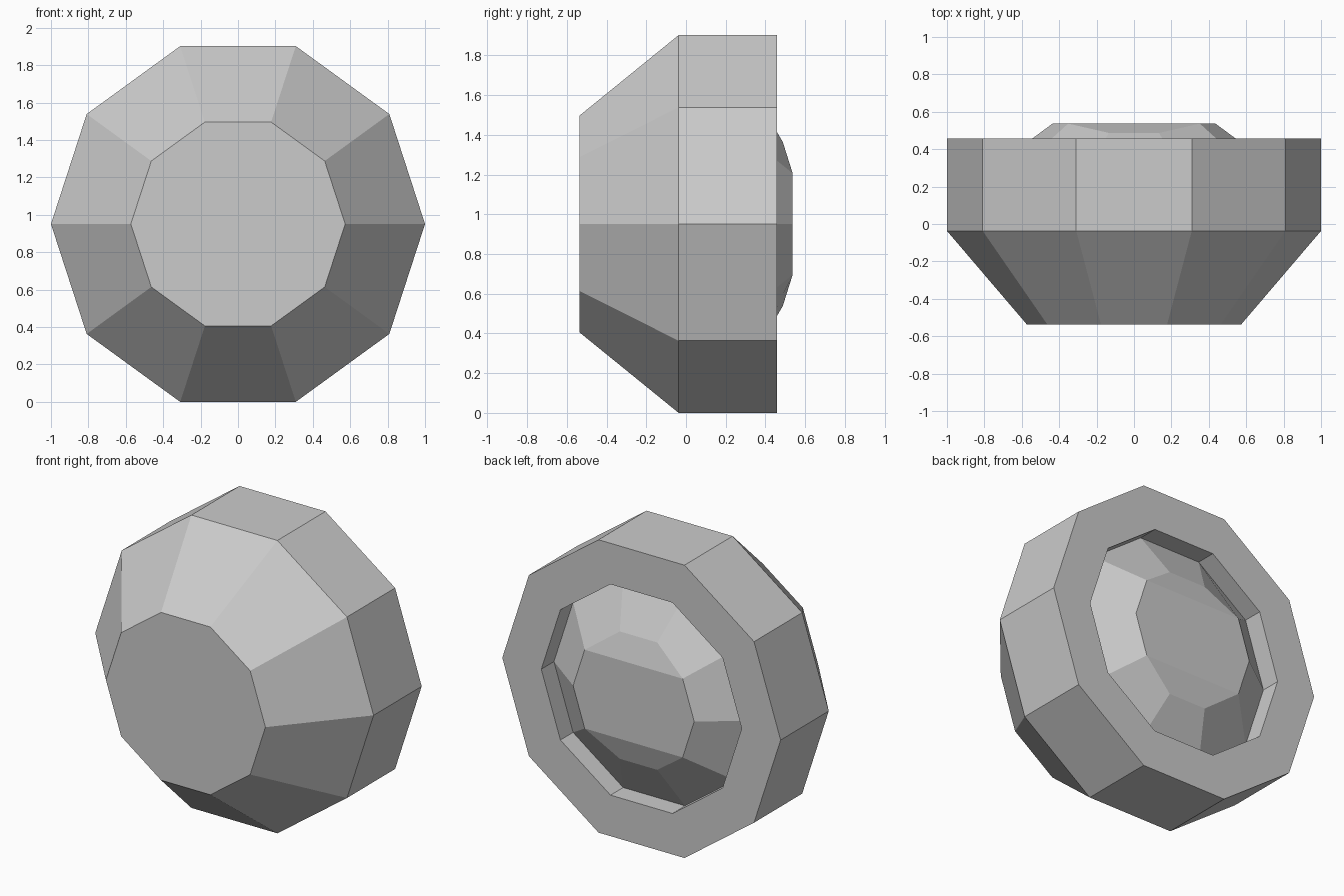
import bpy
import bmesh
from math import cos, sin, pi

SIDES = 10
CENTRE_Z = 0.951

cube = bpy.data.objects.get("Cube")
if cube:
    bpy.data.objects.remove(cube, do_unlink=True)

# Single grey material
grey = bpy.data.materials.new("light_grey")
grey.use_nodes = True
colour = (0.6, 0.6, 0.6, 1)
grey.diffuse_color = colour
grey.node_tree.nodes["Principled BSDF"].inputs["Base Color"].default_value = colour

bm = bmesh.new()


def ring(radius, y):
    """Ten-sided ring around the y axis."""
    angles = [2 * pi * i / SIDES for i in range(SIDES)]
    return [bm.verts.new((radius * cos(a), y, CENTRE_Z + radius * sin(a))) for a in angles]


def bridge(a, b):
    for i in range(SIDES):
        j = (i + 1) % SIDES
        bm.faces.new((a[i], a[j], b[j], b[i]))


# Profile: front disc, bevel, rim, back annulus, recess wall, inner dome
profile = [(0.573, -0.537), (1.0, -0.037), (1.0, 0.457),
           (0.72, 0.457), (0.72, 0.327), (0.435, 0.537)]
rings = [ring(r, y) for r, y in profile]
for a, b in zip(rings, rings[1:]):
    bridge(a, b)
bm.faces.new(rings[0])

# Dome cap: flat middle band with top and bottom panels folded inwards
cap = rings[-1]
for v in cap:
    if abs(v.co.z - CENTRE_Z) > 0.35:
        v.co.y = 0.487
bm.faces.new(cap[1:5])
bm.faces.new(cap[6:10])
bm.faces.new([cap[i] for i in (0, 1, 4, 5, 6, 9)])

bmesh.ops.recalc_face_normals(bm, faces=bm.faces[:])
mesh = bpy.data.meshes.new("faceted_knob")
bm.to_mesh(mesh)
bm.free()
mesh.materials.append(grey)
knob = bpy.data.objects.new("faceted_knob", mesh)
bpy.context.collection.objects.link(knob)
